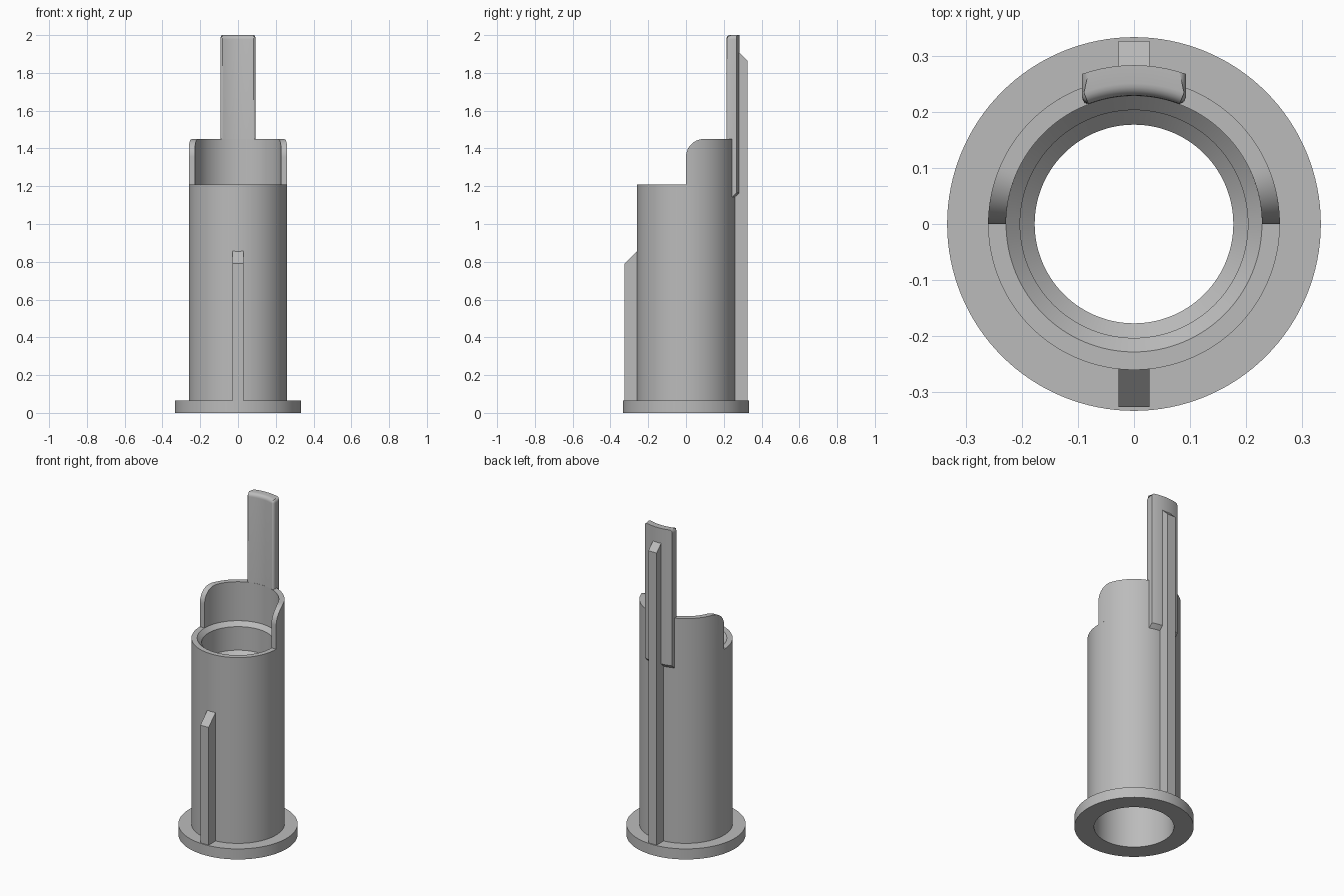
import bpy, bmesh
from math import sin, cos, pi, sqrt, asin, radians

cube = bpy.data.objects.get("Cube")
if cube:
    bpy.data.objects.remove(cube, do_unlink=True)

grey = bpy.data.materials.new("plain_grey")
grey.use_nodes = True
grey.diffuse_color = (0.5, 0.5, 0.5, 1)
grey.node_tree.nodes["Principled BSDF"].inputs["Base Color"].default_value = (0.5, 0.5, 0.5, 1)

WALL_OUT, WALL_IN, RIM_Z = 0.26, 0.228, 1.21


def finish(name, bm, smooth=True):
    bmesh.ops.recalc_face_normals(bm, faces=bm.faces)
    mesh = bpy.data.meshes.new(name)
    bm.to_mesh(mesh)
    bm.free()
    mesh.materials.append(grey)
    obj = bpy.data.objects.new(name, mesh)
    bpy.context.collection.objects.link(obj)
    if smooth:
        bpy.ops.object.select_all(action="DESELECT")
        obj.select_set(True)
        bpy.context.view_layer.objects.active = obj
        bpy.ops.object.shade_smooth_by_angle(angle=radians(30))
    return obj


def bridge(bm, loops, closed):
    """Join a row of closed cross-sections; cap the ends unless the row closes."""
    rows = [[bm.verts.new(p) for p in loop] for loop in loops]
    pairs = list(zip(rows, rows[1:]))
    if closed:
        pairs.append((rows[-1], rows[0]))
    for a, b in pairs:
        for i in range(len(a)):
            j = (i + 1) % len(a)
            bm.faces.new((a[i], a[j], b[j], b[i]))
    if not closed:
        bm.faces.new(rows[0])
        bm.faces.new(rows[-1])


# Flanged tube with a chamfered mouth and an inner lip
profile = [(0.223, 0), (0.333, 0), (0.333, 0.065), (WALL_OUT, 0.065),
           (WALL_OUT, RIM_Z), (WALL_IN, RIM_Z), (0.203, 1.185), (0.203, 1.04),
           (0.177, 1.015), (0.177, 0.98), (0.223, 0.93)]
N = 128
bm = bmesh.new()
bridge(bm, [[(r * cos(2 * pi * k / N), r * sin(2 * pi * k / N), z) for r, z in profile]
            for k in range(N)], True)
finish("flanged_tube", bm)


# Half-round shield whose top corners are rounded off towards the front
def shield_top(y, radius=0.095, top=1.45):
    d = max(0, radius - y)
    return top - radius + sqrt(max(0, radius ** 2 - d ** 2))


N = 96
loops = []
for k in range(N + 1):
    a = pi * (1 - cos(pi * k / N)) / 2
    c, s = cos(a), max(0, sin(a))
    loops.append([(r * c, r * s, z) for r, z in (
        (WALL_OUT, RIM_Z), (WALL_OUT, shield_top(WALL_OUT * s)),
        (WALL_IN, shield_top(WALL_IN * s)), (WALL_IN, RIM_Z))])
bm = bmesh.new()
bridge(bm, loops, False)
finish("half_shield", bm)

# Curved tongue: arc section, sloped foot, rounded inner and top edges
HALF_W, R_IN, R_OUT, TOP, N = 0.093, 0.2285, 0.283, 2.0, 16
loops = []
for k in range(N + 1):
    x = HALF_W * (2 * k / N - 1)
    y_in, y_out = sqrt(R_IN ** 2 - x ** 2), sqrt(R_OUT ** 2 - x ** 2)
    y_mid = sqrt(0.258 ** 2 - x ** 2)
    loops.append([(x, y_in, 1.14), (x, y_mid, 1.14), (x, y_out, 1.165),
                  (x, y_out, TOP), (x, y_in, TOP)])
bm = bmesh.new()
bridge(bm, loops, False)


def is_rounded(edge):
    a, b = (v.co for v in edge.verts)
    inner = all(abs(sqrt(p.x ** 2 + p.y ** 2) - R_IN) < 0.001 for p in (a, b))
    at_top = min(a.z, b.z) > TOP - 0.001
    at_side = min(abs(a.x), abs(b.x)) > HALF_W - 0.001 and a.x * b.x > 0
    return (inner and (at_top or at_side)) or (at_top and at_side)


bmesh.ops.bevel(bm, geom=[e for e in bm.edges if is_rounded(e)], offset=0.022,
                offset_type="OFFSET", segments=5, profile=0.5, affect="EDGES",
                clamp_overlap=False)
finish("tongue", bm)


# Straight ribs with sloped tops, front and back
def rib(name, side, y_in, y_out, z_in, z_out):
    section = [(y_in, 0.05), (y_out, 0.05), (y_out, z_out), (y_in, z_in)]
    b = bmesh.new()
    bridge(b, [[(x, side * y, z) for y, z in section] for x in (-0.028, 0.028)], False)
    finish(name, b, smooth=False)


rib("front_rib", -1, 0.25, 0.326, 0.865, 0.79)
rib("back_rib", 1, 0.25, 0.326, 1.94, 1.865)
